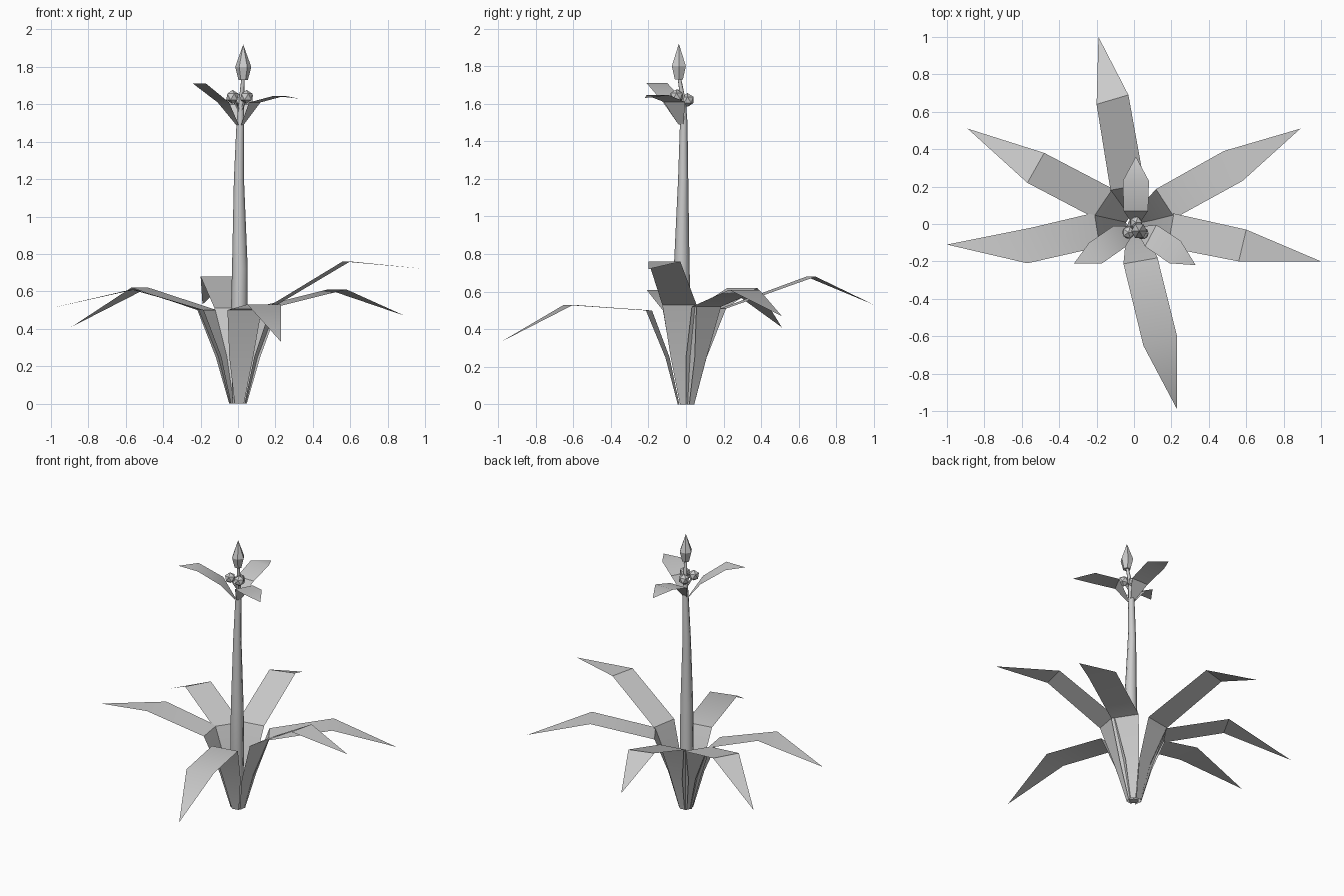
import bpy, bmesh
from math import cos, sin, radians
from mathutils import Vector

cube = bpy.data.objects.get("Cube")
if cube:
    bpy.data.objects.remove(cube)

grey = bpy.data.materials.new("plain_grey")
grey.use_nodes = True
grey.diffuse_color = (0.6, 0.6, 0.6, 1)
grey.node_tree.nodes["Principled BSDF"].inputs["Base Color"].default_value = (0.6, 0.6, 0.6, 1)


def finish(name, bm, smooth=None):
    mesh = bpy.data.meshes.new(name)
    bm.to_mesh(mesh)
    bm.free()
    mesh.materials.append(grey)
    obj = bpy.data.objects.new(name, mesh)
    bpy.context.collection.objects.link(obj)
    if smooth:
        bpy.ops.object.select_all(action='DESELECT')
        obj.select_set(True)
        bpy.context.view_layer.objects.active = obj
        bpy.ops.object.shade_smooth_by_angle(angle=radians(smooth))
    return obj


def blade(name, rows, tip):
    """Open strip of left/right point pairs that closes in a pointed tip."""
    bm = bmesh.new()
    pairs = [[bm.verts.new(p) for p in row] for row in rows]
    for (a, b), (c, d) in zip(pairs, pairs[1:]):
        bm.faces.new((a, b, d, c))
    bm.faces.new((*pairs[-1], bm.verts.new(tip)))
    return finish(name, bm, 35)


def cross_row(origin, angle, reach, width, z):
    """Left and right points of a row square to the growing direction."""
    out = Vector((cos(radians(angle)), sin(radians(angle)), 0))
    side = Vector((-out.y, out.x, 0)) * width / 2
    mid = Vector((*origin, z)) + out * reach
    return [mid + side, mid - side]


def tube(name, rings, sides, smooth=None):
    """Closed tube through rings of (x, y, z, radius)."""
    bm = bmesh.new()
    loops = []
    for x, y, z, r in rings:
        loops.append([bm.verts.new((x + r * cos(radians(360 * i / sides)),
                                    y + r * sin(radians(360 * i / sides)), z))
                      for i in range(sides)])
    for low, high in zip(loops, loops[1:]):
        for i in range(sides):
            j = (i + 1) % sides
            bm.faces.new((low[i], low[j], high[j], high[i]))
    bm.faces.new(loops[0][::-1])
    bm.faces.new(loops[-1])
    bmesh.ops.remove_doubles(bm, verts=bm.verts, dist=0.0005)
    return finish(name, bm, smooth)


# Large arching leaves: angle, shoulder height, bend left, bend right, bend height, tip
big_leaves = {
    "back": (100, 0.51, (-0.20, 0.64), (-0.03, 0.69), 0.68, (-0.19, 1.0, 0.53)),
    "back_left": (33, 0.52, (0.48, 0.39), (0.58, 0.23), 0.61, (0.89, 0.51, 0.47)),
    "back_right": (146, 0.50, (-0.57, 0.22), (-0.48, 0.38), 0.62, (-0.89, 0.51, 0.41)),
    "left": (-10, 0.53, (0.60, -0.03), (0.56, -0.20), 0.76, (1.0, -0.20, 0.72)),
    "right": (189, 0.50, (-0.57, -0.21), (-0.55, -0.02), 0.61, (-1.0, -0.11, 0.51)),
    "front": (-80, 0.50, (0.23, -0.60), (0.05, -0.65), 0.53, (0.23, -0.99, 0.33)),
}
for side, (angle, shoulder, left, right, bend, tip) in big_leaves.items():
    rows = [cross_row((0, 0), angle, 0.04, 0.05, 0),
            cross_row((0, 0), angle, 0.10, 0.13, 0.25),
            cross_row((0, 0), angle, 0.20, 0.185, shoulder),
            [(*left, bend), (*right, bend)]]
    # rows run counter-clockwise side first, so reverse for an upward face
    blade(side + "_leaf", rows, tip)

# Small leaves under the flower
small_leaves = {
    "back": (90, 0.09, 1.60, (-0.06, 0.23), (0.08, 0.23), 1.65, (0.01, 0.36, 1.62)),
    "left": (-28, 0.09, 1.61, (0.25, -0.09), (0.19, -0.21), 1.645, (0.33, -0.22, 1.63)),
    "right": (208, 0.10, 1.61, (-0.17, -0.21), (-0.24, -0.10), 1.71, (-0.32, -0.21, 1.71)),
}
for side, (angle, reach, shoulder, left, right, bend, tip) in small_leaves.items():
    rows = [cross_row((0.01, -0.02), angle, 0.015, 0.03, 1.49),
            cross_row((0.01, -0.02), angle, reach, 0.13, shoulder),
            [(*left, bend), (*right, bend)]]
    blade("small_" + side + "_leaf", rows, tip)

# Stem and bud
tube("stem", [(0, 0, 0, 0.03), (0.005, -0.015, 0.4, 0.045), (0.01, -0.023, 0.72, 0.042),
              (0.005, -0.015, 1.2, 0.027), (0.012, -0.012, 1.5, 0.02),
              (0.018, -0.016, 1.62, 0.014), (0.027, -0.036, 1.74, 0.009)], 8, 50)
tube("bud", [(0.028, -0.038, 1.73, 0.025), (0.028, -0.038, 1.80, 0.043),
             (0.028, -0.038, 1.92, 0.0001)], 6)

# Berries on short stalks
for i, (x, y, z) in enumerate([(-0.03, -0.045, 1.64), (0.045, -0.05, 1.64), (0.01, 0.008, 1.62)]):
    bm = bmesh.new()
    bmesh.ops.create_icosphere(bm, subdivisions=1, radius=0.037)
    bmesh.ops.translate(bm, verts=bm.verts, vec=(x, y, z))
    finish("berry_%d" % (i + 1), bm)
    tube("berry_stalk_%d" % (i + 1), [(0.012, -0.015, 1.55, 0.007), (x, y, z, 0.007)], 5)
